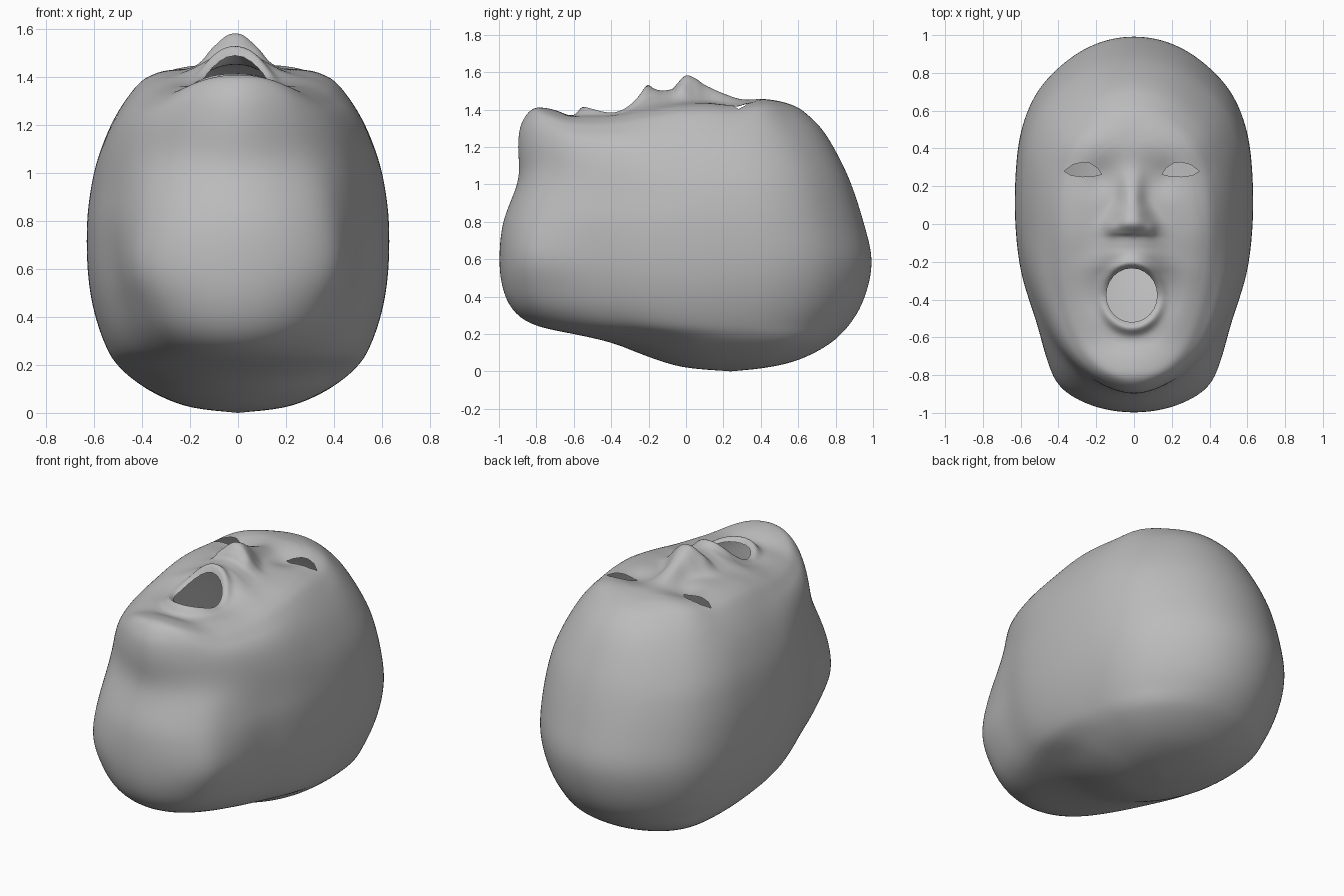
import bpy, bmesh, math
from mathutils import Vector

if "Cube" in bpy.data.objects:
    bpy.data.objects.remove(bpy.data.objects["Cube"])

SEG, SHIFT = 192, -0.012


def catmull(a, b, c, d, f):
    return b + 0.5 * f * (c - a + f * (2*a - 5*b + 4*c - d + f * (3*(b - c) + d - a)))


def curve(pts, y):
    """Smooth interpolation of (position, value) pairs."""
    if y <= pts[0][0]:
        return pts[0][1]
    for i, ((y0, v0), (y1, v1)) in enumerate(zip(pts, pts[1:])):
        if y <= y1:
            f = (y - y0) / (y1 - y0)
            p = pts[max(i - 1, 0)]
            n = pts[min(i + 2, len(pts) - 1)]
            m0 = (v1 - p[1]) / (y1 - p[0]) * (y1 - y0)
            m1 = (n[1] - v0) / (n[0] - y0) * (y1 - y0)
            return ((2*f**3 - 3*f*f + 1)*v0 + (f**3 - 2*f*f + f)*m0
                    + (3*f*f - 2*f**3)*v1 + (f**3 - f*f)*m1)
    return pts[-1][1]


# Horizontal levels of the head: z, front y, rear y, half width
LEVELS = [(0, .24, .24, 0), (.02, .0, .43, .18), (.05, -.12, .57, .28), (.1, -.26, .69, .38),
          (.155, -.4, .78, .455), (.2, -.6, .83, .50), (.25, -.83, .875, .535),
          (.33, -.935, .93, .57), (.45, -.985, .975, .605), (.6, -1, .997, .625),
          (.8, -.98, .95, .627), (.93, -.93, .91, .612), (1.04, -.892, .87, .59),
          (1.2, -.9, .79, .53), (1.3, -.89, .725, .475), (1.39, -.84, .63, .41),
          (1.42, -.78, .58, .365), (1.44, -.68, .5, .30), (1.45, -.42, .27, .17),
          (1.452, -.05, -.05, 0)]
# Outline shape of the front half (every 15 degrees) at key heights: skull, neck, jaw
FRONT = [(.05, (0, .26, .5, .71, .87, .97)), (.22, (0, .22, .42, .6, .77, .93)),
         (.38, (0, .3, .54, .68, .8, .94)), (.6, (0, .35, .63, .745, .825, .95)),
         (.9, (0, .30, .57, .72, .84, .95)), (1.15, (0, .24, .5, .72, .87, .97))]
REAR = [1, 1, .955, .82, .58, .305, 0]

# Face relief along y: on the centre line, beside it, and the width of the centre ridge
CENTRE = [(-.8, 0), (-.7, -.04), (-.62, -.075), (-.5, -.075), (-.4, -.08), (-.33, -.06),
          (-.27, -.02), (-.22, .025), (-.17, .05), (-.12, .05), (-.07, .06), (-.045, .09),
          (0, .13), (.05, .115), (.1, .08), (.2, .035), (.3, .005), (.42, .01), (.55, 0)]
BESIDE = [(-.8, 0), (-.7, -.05), (-.6, -.075), (-.4, -.075), (-.2, -.045), (-.05, -.02),
          (.1, -.012), (.28, -.015), (.42, .01), (.55, 0)]
RIDGE = [(-.7, .22), (-.4, .2), (-.25, .19), (-.12, .15), (-.05, .13), (0, .115),
         (.06, .09), (.14, .065), (.3, .07)]


def outline(z):
    f = next((i for i in range(len(FRONT) - 1) if z < FRONT[i + 1][0]), len(FRONT) - 2)
    (z0, a), (z1, b) = FRONT[f], FRONT[f + 1]
    k = min(1, max(0, (z - z0) / (z1 - z0)))
    k = k * k * (3 - 2 * k)
    s = [p + (q - p) * k for p, q in zip(a, b)] + REAR
    return [-s[1]] + s + [-s[-2]]


def relief(x, y):
    x -= SHIFT
    b = curve(BESIDE, y)
    d = b + (curve(CENTRE, y) - b) * math.exp(-abs(x / curve(RIDGE, y)) ** 2.4)
    # lips
    u, v = x / .155, (y + .38) / .17
    r = math.hypot(u, v)
    d += (.012 + .033 * abs(v / max(r, .01)) ** 1.5) * math.exp(-((r - 1) / .19) ** 2)
    # nostril wings and eye sockets
    d += .012 * math.exp(-((abs(x) - .1) / .03) ** 2 - ((y + .03) / .035) ** 2)
    d -= .018 * math.exp(-((abs(x) - .17) / .07) ** 2 - ((y - .24) / .08) ** 2)
    return d


# Head shell: levels follow the arc length so the spacing stays even
pos = [0]
for p, q in zip(LEVELS, LEVELS[1:]):
    pos.append(pos[-1] + math.sqrt((q[0] - p[0])**2 + (q[3] - p[3])**2
                                   + ((q[1] - p[1])**2 + (q[2] - p[2])**2) / 2))
tracks = [[(s, l[c]) for s, l in zip(pos, LEVELS)] for c in range(4)]
ts = []
for i, (a, b) in enumerate(zip(pos, pos[1:])):
    n = max(2, round((b - a) / (.03 if i < 14 else .012)))
    ts += [a + (b - a) * j / n for j in range(n)]
bm = bmesh.new()
rings = []
for t in ts[1:]:
    z, ya, yb, w = (curve(tr, t) for tr in tracks)
    s = outline(z)
    k = min(1, max(0, (z - 1.2) / .225))
    k = k * k * (3 - 2 * k)
    ring = []
    for j in range(SEG):
        th = 2 * math.pi * j / SEG
        a = min(th, 2 * math.pi - th) / math.pi * 12
        m = min(int(a), 11)
        x = w * catmull(*s[m:m + 4], a - m) * (1 if th <= math.pi else -1)
        y = ya + (yb - ya) * (1 - math.cos(th)) / 2
        ring.append(bm.verts.new((x, y, max(z, 0) + (k * relief(x, y) if k else 0))))
    rings.append(ring)
for r0, r1 in zip(rings, rings[1:]):
    for j in range(SEG):
        n = (j + 1) % SEG
        bm.faces.new((r0[j], r0[n], r1[n], r1[j]))
for ring, tip in ((rings[0], (0, .24, 0)), (rings[-1], (0, -.05, 1.452 + relief(0, -.05)))):
    c = bm.verts.new(tip)
    for j in range(SEG):
        bm.faces.new((ring[j], ring[(j + 1) % SEG], c))
# soften the blends between levels, away from the facial features
soft = [v for v in bm.verts if .01 < v.co.z < 1.36
        or (v.co.z > 1.3 and math.hypot(v.co.x / .36, (v.co.y + .1) / .55) > 1)]
for _ in range(12):
    bmesh.ops.smooth_vert(bm, verts=soft, factor=.5, use_axis_x=True, use_axis_y=True,
                          use_axis_z=True)
bmesh.ops.recalc_face_normals(bm, faces=bm.faces)


# Eye and mouth openings
def cut_hole(poly):
    """Cut a convex counter-clockwise outline out of the upper side."""
    pts = [Vector((x, y, 0)) for x, y in poly]
    c = sum(pts, Vector()) / len(pts)
    rad = max((p - c).length for p in pts) + .02
    sides = [(p, Vector((q.y - p.y, p.x - q.x, 0)).normalized())
             for p, q in zip(pts, pts[1:] + pts[:1])]

    def inside(limit):
        found = []
        for f in bm.faces:
            m = f.calc_center_median()
            if (m.z > 1.2 and math.hypot(m.x - c.x, m.y - c.y) < rad
                    and all((m - a).dot(b) < limit for a, b in sides)):
                found.append(f)
        return found

    for p, n in sides:
        fs = inside(.02)
        geom = list({e for f in fs for e in f.edges}) + list({v for f in fs for v in f.verts}) + fs
        bmesh.ops.bisect_plane(bm, geom=geom, plane_co=p, plane_no=n, dist=1e-4)
    bmesh.ops.delete(bm, geom=inside(0), context='FACES')


cut_hole([(SHIFT + .135 * math.cos(a * math.pi / 12), -.377 + .143 * math.sin(a * math.pi / 12))
          for a in range(24)])
EYE = [(.16, .263), (.202, .253), (.262, .25), (.322, .258), (.358, .28),
       (.312, .314), (.262, .327), (.222, .322), (.182, .296)]
cut_hole([(SHIFT + x, y) for x, y in EYE])
cut_hole([(SHIFT - x, y) for x, y in reversed(EYE)])

me = bpy.data.meshes.new("head")
bm.to_mesh(me)
bm.free()
for p in me.polygons:
    p.use_smooth = True
mat = bpy.data.materials.new("plain grey")
mat.diffuse_color = (.5, .5, .5, 1)
mat.use_nodes = True
mat.node_tree.nodes["Principled BSDF"].inputs["Base Color"].default_value = mat.diffuse_color
me.materials.append(mat)
head = bpy.data.objects.new("head", me)
bpy.context.collection.objects.link(head)
